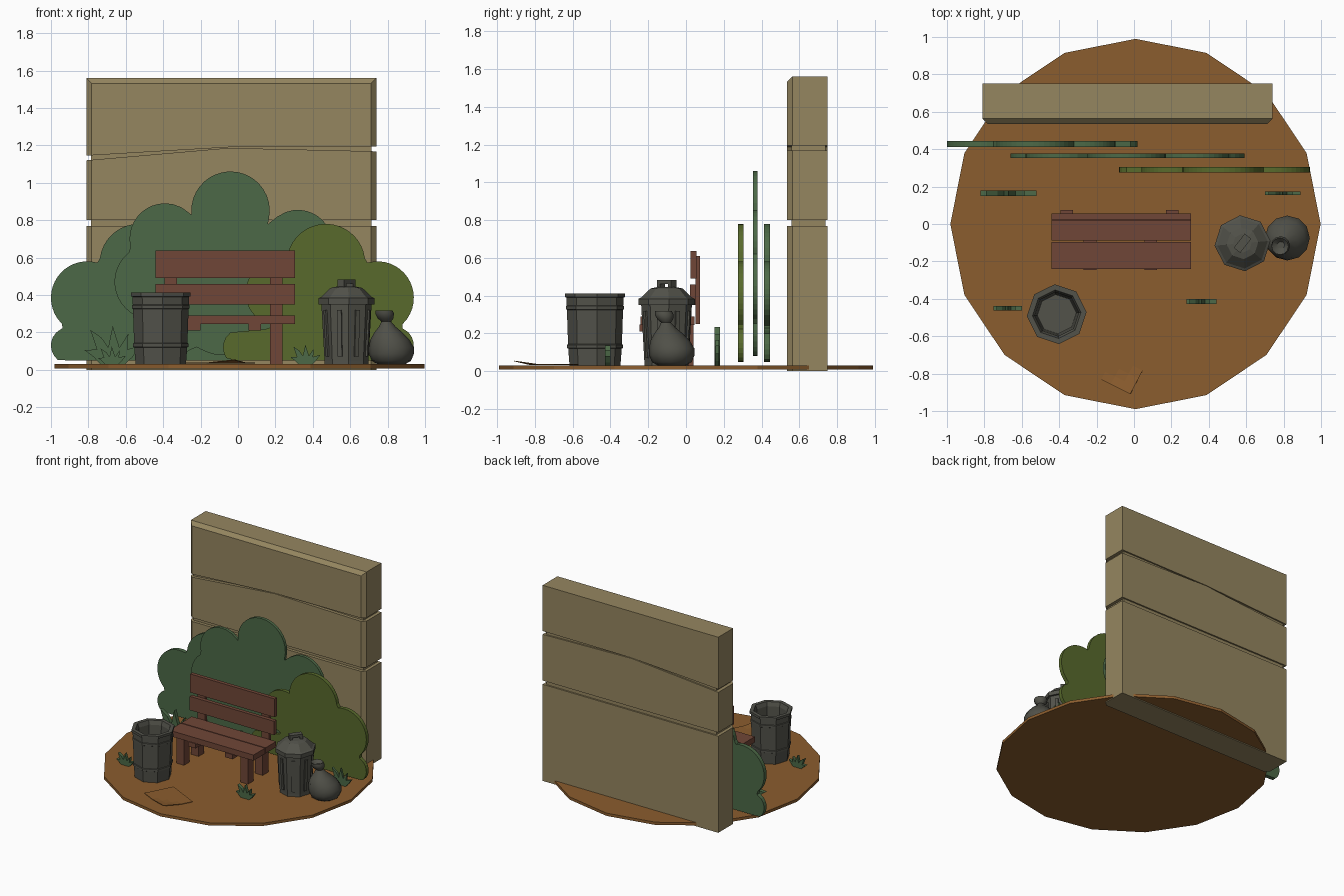
import bpy, bmesh, math
from mathutils import Matrix, Vector

if "Cube" in bpy.data.objects:
    bpy.data.objects.remove(bpy.data.objects["Cube"])


def material(name, r, g, b):
    lin = [((c / 255 + 0.055) / 1.055) ** 2.4 for c in (r, g, b)]
    m = bpy.data.materials.new(name)
    m.diffuse_color = (*lin, 1)
    m.use_nodes = True
    m.node_tree.nodes["Principled BSDF"].inputs["Base Color"].default_value = m.diffuse_color
    return m


WALL = material("sandy wall", 149, 134, 96)
SOIL = material("brown soil", 139, 93, 46)
LEAF = material("dark leaf green", 76, 105, 71)
OLIVE = material("olive leaf green", 88, 106, 44)
WOOD = material("red brown wood", 112, 70, 55)
METAL = material("dark grey metal", 82, 82, 74)
BAG = material("bag grey", 80, 80, 72)


def finish(name, bm, mat):
    bmesh.ops.recalc_face_normals(bm, faces=bm.faces)
    me = bpy.data.meshes.new(name)
    bm.to_mesh(me)
    bm.free()
    me.materials.append(mat)
    ob = bpy.data.objects.new(name, me)
    bpy.context.collection.objects.link(ob)
    return ob


def box(name, x, y, z, mat):
    bm = bmesh.new()
    bmesh.ops.create_cube(bm, size=1)
    for v in bm.verts:
        v.co = [lo + (c + 0.5) * (hi - lo) for c, (lo, hi) in zip(v.co, (x, y, z))]
    return finish(name, bm, mat)


def plate_mesh(points, y0, y1):
    """Outline in x/z, extruded along y."""
    bm = bmesh.new()
    face = bm.faces.new([bm.verts.new((x, y0, z)) for x, z in points])
    ext = bmesh.ops.extrude_face_region(bm, geom=[face])
    for v in ext["geom"]:
        if isinstance(v, bmesh.types.BMVert):
            v.co.y = y1
    return bm


def lathe(name, profile, sides, centre, mat, phase=0.0, lean=None):
    """Turn a radius/height profile about a vertical axis."""
    bm = bmesh.new()
    rings = []
    for r, z in profile:
        dx, dy = lean(z) if lean else (0, 0)
        ring = []
        for i in range(sides):
            a = phase + 2 * math.pi * i / sides
            ring.append(bm.verts.new((centre[0] + dx + r * math.cos(a),
                                      centre[1] + dy + r * math.sin(a), z)))
        rings.append(ring)
    for a, b in zip(rings, rings[1:]):
        for i in range(sides):
            j = (i + 1) % sides
            bm.faces.new((a[i], a[j], b[j], b[i]))
    bm.faces.new(rings[0])
    bm.faces.new(rings[-1])
    return finish(name, bm, mat)


# Ground disc
lathe("ground", [(0.99, 0.008), (0.99, 0.03)], 16, (0.008, 0), SOIL)


# Wall: three courses with chamfered front edges around a recessed core
def course(name, points, top=False):
    bm = plate_mesh(points, 0.535, 0.75)
    edges = []
    for e in bm.edges:
        a, b = (v.co for v in e.verts)
        front = a.y < 0.6 and b.y < 0.6
        if front and (abs(a.x - b.x) < 1e-4 or (top and min(a.z, b.z) > 1.5)):
            edges.append(e)
    bmesh.ops.bevel(bm, geom=edges, offset=0.028, segments=1, affect='EDGES')
    return finish(name, bm, WALL)


L, R = -0.81, 0.74
course("wall_lower", [(L, 0), (R, 0), (R, 0.77), (L, 0.77)])
course("wall_middle", [(L, 0.80), (R, 0.80), (R, 1.168), (-0.05, 1.186), (L, 1.12)])
course("wall_upper", [(L, 1.145), (-0.05, 1.19), (R, 1.195), (R, 1.56), (L, 1.56)], True)
box("wall_core", (L + 0.025, R - 0.025), (0.56, 0.738), (0.1, 1.5), WALL)


# Bushes: flat cut-outs, outline is the outer edge of overlapping circles
def bush(name, circles, centre, y, floor, mat, flip=False):
    pts = []
    c = Vector(centre)
    for i in range(120):
        a = 2 * math.pi * i / 120
        d = Vector((math.cos(a), math.sin(a)))
        best = 0.05
        for x, z, r in circles:
            o = Vector((x, z)) - c
            t = o.dot(d)
            h = r * r - (o.length_squared - t * t)
            if h > 0:
                best = max(best, t + math.sqrt(h))
        if d.y < 0:
            best = min(best, (floor - c.y) / d.y)
        p = c + d * best
        pts.append((-0.06 - p.x if flip else p.x, p.y))
    return finish(name, plate_mesh(pts, *y), mat)


side = [(0.75, 0.34, 0.19), (0.47, 0.57, 0.21), (0.21, 0.41, 0.17), (0.45, 0.3, 0.27),
        (0.84, 0.13, 0.1), (0.02, 0.12, 0.1), (0.2, 0.1, 0.13), (0.65, 0.1, 0.13)]
side[0] = (0.745, 0.385, 0.195)
bush("bush_right", side, (0.45, 0.2), (0.275, 0.305), 0.05, OLIVE)
bush("bush_left", side, (0.45, 0.2), (0.412, 0.444), 0.05, LEAF, True)
bush("bush_middle", [(-0.04, 0.85, 0.21), (-0.39, 0.70, 0.19), (0.32, 0.67, 0.185),
                     (-0.46, 0.47, 0.20), (0.39, 0.44, 0.20), (-0.03, 0.45, 0.38),
                     (-0.38, 0.22, 0.17), (0.32, 0.22, 0.17)],
     (-0.03, 0.45), (0.354, 0.378), 0.08, LEAF)

# Grass tufts: flat fans of pointed blades
FAN = [(0.3, 0), (0.15, 0.22), (0.0, 0.38), (0.22, 0.4), (0.1, 0.9), (0.3, 0.7),
       (0.42, 0.45), (0.5, 1.0), (0.62, 0.45), (0.78, 0.8), (0.76, 0.4), (1.0, 0.5),
       (0.85, 0.2), (0.7, 0)]
for name, x0, x1, y, thick, h in (("grass_back_left", -0.82, -0.52, 0.165, 0.03, 0.21),
                                  ("grass_back_right", 0.70, 0.89, 0.165, 0.018, 0.14),
                                  ("grass_front_right", 0.28, 0.44, -0.415, 0.028, 0.11),
                                  ("grass_front_left", -0.75, -0.60, -0.45, 0.025, 0.10)):
    pts = [(x0 + u * (x1 - x0), 0.025 + v * h) for u, v in FAN]
    finish(name, plate_mesh(pts, y - thick / 2, y + thick / 2), LEAF)

# Bench
BX = (-0.44, 0.305)
box("seat_front_plank", BX, (-0.24, -0.095), (0.245, 0.29), WOOD)
box("seat_back_plank", BX, (-0.088, 0.045), (0.245, 0.29), WOOD)
box("back_lower_slat", BX, (0.02, 0.05), (0.35, 0.46), WOOD)
box("back_upper_slat", BX, (0.025, 0.055), (0.49, 0.637), WOOD)
for tag, x in (("left", -0.36), ("right", 0.205)):
    w = (x - 0.034, x + 0.034)
    box("back_post_" + tag, w, (0.05, 0.075), (0.25, 0.61), WOOD)
    box("front_leg_" + tag, w, (-0.215, -0.145), (0.025, 0.247), WOOD)
    box("back_leg_" + tag, w, (-0.03, 0.04), (0.025, 0.247), WOOD)
for tag, x in (("left", -0.235), ("right", 0.09)):
    box("seat_brace_" + tag, (x - 0.034, x + 0.034), (-0.246, 0.04), (0.21, 0.247), WOOD)

# Open barrel with raised hoops
lathe("open_barrel", [(0.135, 0.028), (0.142, 0.12), (0.148, 0.123), (0.148, 0.14),
                      (0.143, 0.143), (0.149, 0.325), (0.154, 0.328), (0.154, 0.345),
                      (0.15, 0.348), (0.151, 0.39), (0.16, 0.393), (0.16, 0.412),
                      (0.13, 0.412), (0.118, 0.38), (0.105, 0.06)],
      8, (-0.413, -0.482), METAL, math.radians(4))

# Lidded bin
C, PH = (0.58, -0.103), math.radians(5)
lathe("bin_body", [(0.118, 0.028), (0.118, 0.05), (0.135, 0.355)], 8, C, METAL, PH)
lathe("bin_lid", [(0.15, 0.35), (0.15, 0.383), (0.135, 0.39), (0.085, 0.438), (0.05, 0.445)],
      8, C, METAL, PH)
for i in range(8):
    rib = box("bin_rib", (0.105, 0.126), (-0.012, 0.012), (0.07, 0.32), METAL)
    for v in rib.data.vertices:
        v.co.x += 0.012 * (v.co.z - 0.07) / 0.25 - 0.006
    rib.data.transform(Matrix.Translation((*C, 0)) @
                       Matrix.Rotation(PH + math.pi * (i + 0.5) / 4, 4, 'Z'))
turn = Matrix.Translation((*C, 0)) @ Matrix.Rotation(math.radians(52), 4, 'Z')
for name, x, z in (("lid_handle_grip", (-0.048, 0.048), (0.462, 0.482)),
                   ("lid_handle_stem_a", (-0.048, -0.028), (0.435, 0.465)),
                   ("lid_handle_stem_b", (0.028, 0.048), (0.435, 0.465))):
    box(name, x, (-0.022, 0.022), z, METAL).data.transform(turn)


# Tied rubbish bag leaning toward the bin
def bag_lean(z):
    t = max(0, z - 0.12) / 0.2
    return -0.04 * t, -0.045 * t


bag = lathe("rubbish_bag", [(0.07, 0.028), (0.105, 0.048), (0.12, 0.085), (0.12, 0.12),
                            (0.105, 0.16), (0.075, 0.2), (0.045, 0.23), (0.026, 0.258),
                            (0.042, 0.275), (0.05, 0.30), (0.045, 0.318), (0.02, 0.295)],
            12, (0.82, -0.075), BAG, 0, bag_lean)
bpy.context.view_layer.objects.active = bag
bag.select_set(True)
bpy.ops.object.shade_smooth_by_angle(angle=math.radians(40))

# Discarded sheet with a curled corner
bm = bmesh.new()
bmesh.ops.create_grid(bm, x_segments=5, y_segments=5, size=0.5)
o, u, w = Vector((-0.095, -0.74, 0.034)), Vector((0.26, -0.13, 0)), Vector((0.11, 0.21, 0))
for v in bm.verts:
    p = o + u * v.co.x + w * v.co.y
    p.z += 0.03 * max(0, v.co.x - v.co.y - 0.4)
    v.co = p
sheet = finish("paper_sheet", bm, SOIL)
mod = sheet.modifiers.new("thickness", 'SOLIDIFY')
mod.thickness = 0.004
